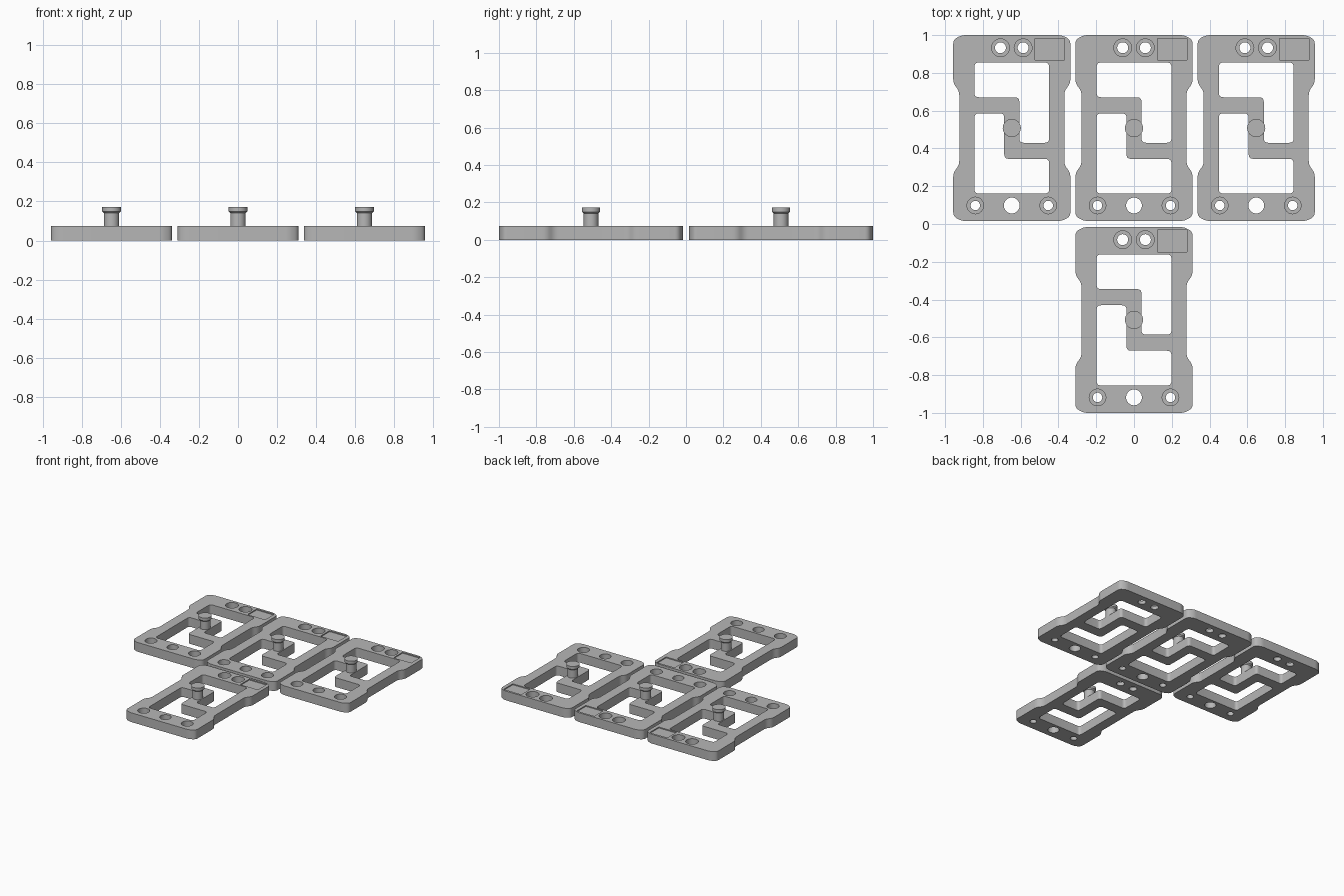
import bpy, bmesh, math
from mathutils import Vector

if "Cube" in bpy.data.objects:
    bpy.data.objects.remove(bpy.data.objects["Cube"])

TOP, SEAT, RECESS = 0.074, 0.028, 0.066   # plate top, counterbore floor, label floor

grey = bpy.data.materials.new("light grey")
grey.diffuse_color = (0.47, 0.47, 0.47, 1)
grey.use_nodes = True
grey.node_tree.nodes["Principled BSDF"].inputs["Base Color"].default_value = grey.diffuse_color


def rounded(points, d, steps=5):
    """Round every corner of a polygon, starting d away from it."""
    pts = [Vector(p) for p in points]
    out = []
    for i, p in enumerate(pts):
        a = p + (pts[i - 1] - p).normalized() * d
        b = p + (pts[(i + 1) % len(pts)] - p).normalized() * d
        for k in range(steps + 1):
            t = k / steps
            out.append(a * (1 - t) ** 2 + p * (2 * t * (1 - t)) + b * t * t)
    return out


def circle(x, y, r, n=32):
    return [Vector((x + r * math.cos(2 * math.pi * k / n),
                    y + r * math.sin(2 * math.pi * k / n))) for k in range(n)]


def loop(bm, pts, z):
    return [bm.verts.new((p.x, p.y, z)) for p in pts]


def bridge(bm, a, b):
    n = len(a)
    for i in range(n):
        j = (i + 1) % n
        bm.faces.new((a[i], a[j], b[j], b[i]))


def fill(bm, loops):
    edges = []
    for lp in loops:
        for i, v in enumerate(lp):
            w = lp[i - 1]
            edges.append(bm.edges.get((v, w)) or bm.edges.new((v, w)))
    bmesh.ops.triangle_fill(bm, edges=edges, use_beauty=True, normal=(0, 0, 1))


def finish(bm, name):
    bmesh.ops.recalc_face_normals(bm, faces=bm.faces)
    me = bpy.data.meshes.new(name)
    bm.to_mesh(me)
    bm.free()
    me.materials.append(grey)
    return me


def plate_mesh():
    bm = bmesh.new()
    low, high = [], []

    # waisted outline with clipped corners
    side = [(0.265, -0.492), (0.31, -0.468), (0.31, -0.237), (0.278, -0.195),
            (0.278, 0.195), (0.31, 0.237), (0.31, 0.468), (0.265, 0.492)]
    outline = rounded(side + [(-x, y) for x, y in reversed(side)], 0.022)

    # two L-shaped windows that leave a Z-shaped bridge
    ell = [(-0.198, 0.163), (0.04, 0.163), (0.04, -0.078),
           (0.198, -0.078), (0.198, 0.347), (-0.198, 0.347)]
    windows = [rounded(ell, 0.024), rounded([(-x, -y) for x, y in ell], 0.024)]

    # straight walls: outline, windows and the plain middle hole
    for pts in [outline] + windows + [circle(0, -0.41, 0.042)]:
        a, b = loop(bm, pts, 0), loop(bm, pts, TOP)
        bridge(bm, a, b)
        low.append(a)
        high.append(b)

    # counterbored screw holes
    for x, y, r_in, r_out in [(-0.06, 0.425, 0.029, 0.047), (0.06, 0.425, 0.029, 0.047),
                              (-0.193, -0.41, 0.025, 0.044), (0.193, -0.41, 0.025, 0.044)]:
        rings = [loop(bm, circle(x, y, r), z) for r, z in
                 ((r_in, 0), (r_in, SEAT), (r_out, SEAT), (r_out, TOP))]
        for a, b in zip(rings, rings[1:]):
            bridge(bm, a, b)
        low.append(rings[0])
        high.append(rings[-1])

    # shallow label recess
    rect = [Vector(p) for p in ((0.124, 0.36), (0.28, 0.36), (0.28, 0.475), (0.124, 0.475))]
    a, b = loop(bm, rect, RECESS), loop(bm, rect, TOP)
    bridge(bm, a, b)
    bm.faces.new(a)
    high.append(b)

    fill(bm, low)
    fill(bm, high)
    return finish(bm, "plate")


def pin_mesh():
    bm = bmesh.new()
    rings = [loop(bm, circle(0, 0, r), z) for r, z in
             ((0.039, TOP - 0.01), (0.039, 0.14), (0.048, 0.149), (0.048, 0.172))]
    for a, b in zip(rings, rings[1:]):
        bridge(bm, a, b)
    bm.faces.new(rings[0])
    bm.faces.new(rings[-1])
    return finish(bm, "pin")


# four plates in a T layout, each with a headed pin on its bridge
meshes = {"plate": plate_mesh(), "pin": pin_mesh()}
for spot, x, y in [("left", -0.647, 0.508), ("middle", 0, 0.508),
                   ("right", 0.647, 0.508), ("front", 0, -0.508)]:
    for part, me in meshes.items():
        ob = bpy.data.objects.new(f"{spot}_{part}", me.copy())
        ob.location = (x, y, 0)
        bpy.context.collection.objects.link(ob)
        ob.select_set(True)
        bpy.context.view_layer.objects.active = ob

bpy.ops.object.shade_smooth_by_angle(angle=math.radians(35))
